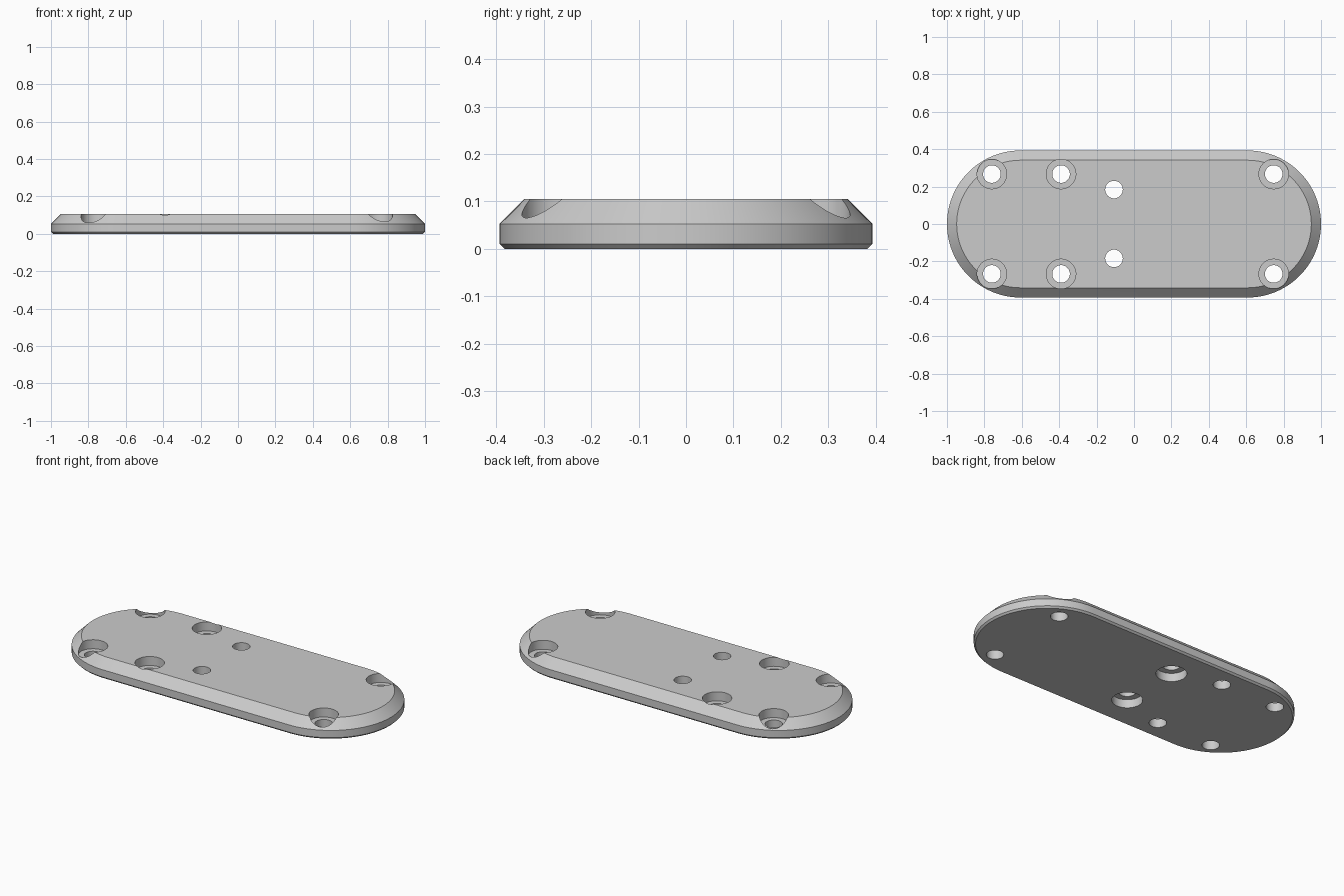
import bpy, bmesh, math

if "Cube" in bpy.data.objects:
    bpy.data.objects.remove(bpy.data.objects["Cube"])

HEIGHT, RADIUS, END_X = 0.105, 0.393, 0.607
HOLE_R, BORE_R = 0.047, 0.079
ARC = 48

grey = bpy.data.materials.new("plate grey")
grey.diffuse_color = (0.6, 0.6, 0.6, 1)
grey.use_nodes = True
grey.node_tree.nodes["Principled BSDF"].inputs["Base Color"].default_value = grey.diffuse_color


def new_object(name, bm):
    bmesh.ops.recalc_face_normals(bm, faces=bm.faces)
    mesh = bpy.data.meshes.new(name)
    bm.to_mesh(mesh)
    bm.free()
    mesh.materials.append(grey)
    obj = bpy.data.objects.new(name, mesh)
    bpy.context.collection.objects.link(obj)
    return obj


def skin(bm, rings):
    """Join equal closed rings of points into a capped solid."""
    loops = [[bm.verts.new(p) for p in ring] for ring in rings]
    n = len(loops[0])
    for low, high in zip(loops, loops[1:]):
        for i in range(n):
            j = (i + 1) % n
            bm.faces.new((low[i], low[j], high[j], high[i]))
    bm.faces.new(loops[0][::-1])
    bm.faces.new(loops[-1])


def stadium(r, z):
    """Rounded-end outline of end radius r."""
    pts = []
    for side in (1, -1):
        for i in range(ARC + 1):
            a = math.pi * i / ARC - math.pi / 2
            pts.append((side * (END_X + r * math.cos(a)), side * r * math.sin(a), z))
    return pts


def circle(x, y, r, z, n=48):
    return [(x + r * math.cos(2 * math.pi * i / n),
             y + r * math.sin(2 * math.pi * i / n), z) for i in range(n)]


# Plate with a small lower chamfer and a large upper chamfer
bm = bmesh.new()
skin(bm, [stadium(r, z) for r, z in
          ((RADIUS - 0.01, 0), (RADIUS, 0.01), (RADIUS, 0.053), (RADIUS - 0.052, HEIGHT))])
plate = new_object("mounting_plate", bm)

# Stepped screw holes: six bored from the top, two bored from below
top_bore = ((HOLE_R, -0.1), (HOLE_R, 0.052), (BORE_R, 0.052), (BORE_R, 0.2))
low_bore = ((0.083, -0.1), (0.083, 0.05), (HOLE_R, 0.05), (HOLE_R, 0.2))
bm = bmesh.new()
for x, y, profile in ((-0.76, 0.267, top_bore), (-0.39, 0.267, top_bore),
                      (0.747, 0.267, top_bore), (-0.107, 0.184, low_bore)):
    for side in (1, -1):
        skin(bm, [circle(x, side * y, r, z) for r, z in profile])
cutter = new_object("hole_cutter", bm)
cutter.hide_render = True
cutter.hide_set(True)

cut = plate.modifiers.new("screw holes", 'BOOLEAN')
cut.operation = 'DIFFERENCE'
cut.solver = 'EXACT'
cut.object = cutter

# Apply the cut, then smooth the curved walls
bpy.context.view_layer.objects.active = plate
plate.select_set(True)
bpy.ops.object.modifier_apply(modifier=cut.name)
bpy.ops.object.shade_smooth_by_angle(angle=math.radians(25))
